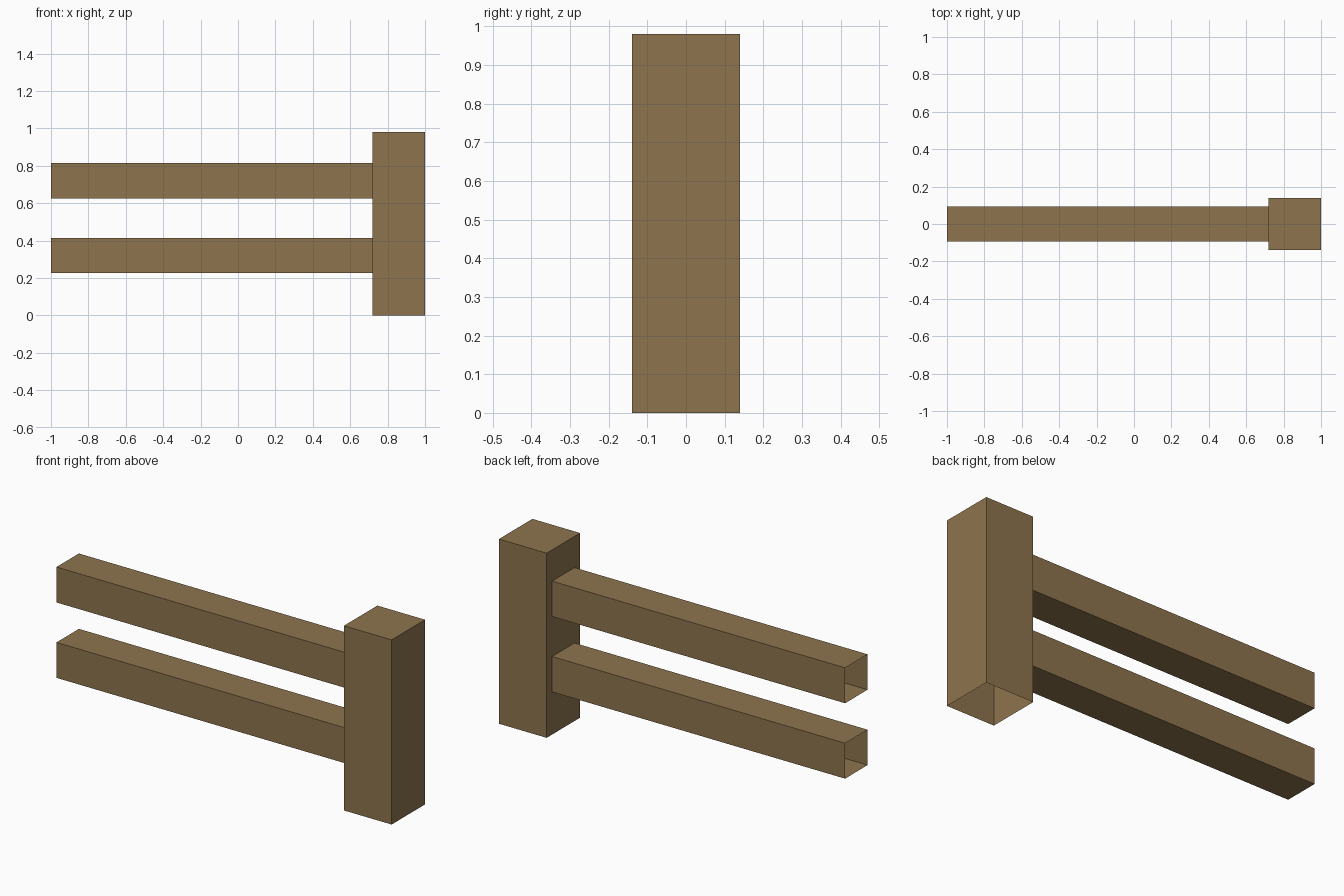
import bpy, bmesh
from mathutils import Vector

if "Cube" in bpy.data.objects:
    bpy.data.objects.remove(bpy.data.objects["Cube"])

wood = bpy.data.materials.new("brown wood")
wood.diffuse_color = (0.27, 0.174, 0.075, 1)
wood.use_nodes = True
wood.node_tree.nodes["Principled BSDF"].inputs["Base Color"].default_value = wood.diffuse_color


def open_box(name, low, high, open_dirs):
    """Thin-walled box without the faces that point along open_dirs."""
    low, high = Vector(low), Vector(high)
    bm = bmesh.new()
    bmesh.ops.create_cube(bm, size=1)
    bm.normal_update()
    gone = [f for f in bm.faces
            if any(f.normal.dot(Vector(d)) > 0.9 for d in open_dirs)]
    bmesh.ops.delete(bm, geom=gone, context='FACES')
    size, mid = high - low, (low + high) / 2
    for v in bm.verts:
        v.co = Vector(a * b for a, b in zip(v.co, size)) + mid
    mesh = bpy.data.meshes.new(name)
    bm.to_mesh(mesh)
    bm.free()
    mesh.materials.append(wood)
    obj = bpy.data.objects.new(name, mesh)
    bpy.context.collection.objects.link(obj)
    return obj


# Fence post, open underneath
open_box("post", (0.72, -0.14, 0), (1.0, 0.14, 0.98), [(0, 0, -1)])

# Two horizontal rails, open at both ends
for name, z in (("lower_rail", 0.32), ("upper_rail", 0.72)):
    open_box(name, (-1.0, -0.094, z - 0.094), (0.72, 0.094, z + 0.094),
             [(-1, 0, 0), (1, 0, 0)])
